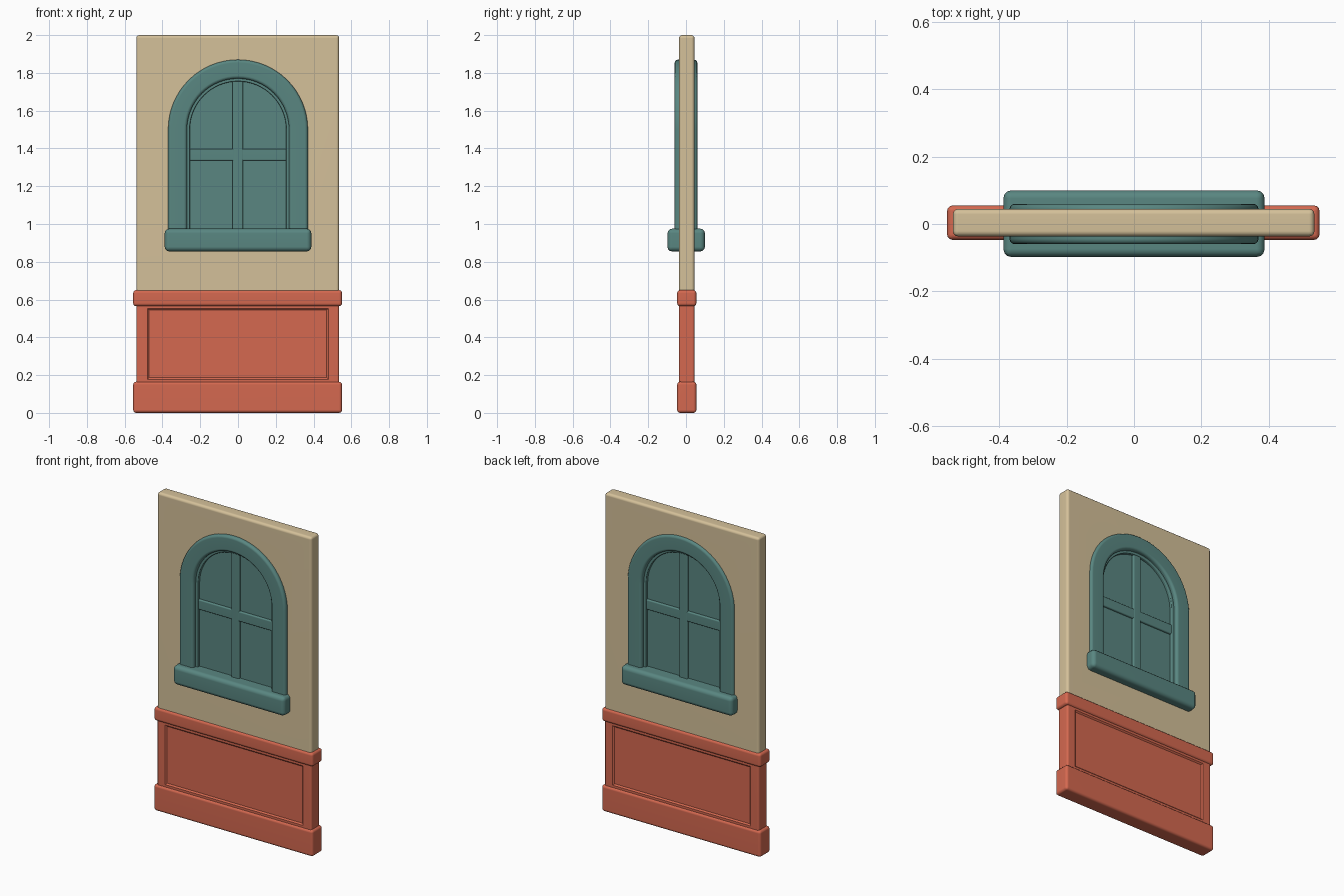
import bpy, bmesh, math

if "Cube" in bpy.data.objects:
    bpy.data.objects.remove(bpy.data.objects["Cube"])


def material(name, rgb):
    m = bpy.data.materials.new(name)
    m.diffuse_color = (*rgb, 1)
    m.use_nodes = True
    m.node_tree.nodes["Principled BSDF"].inputs["Base Color"].default_value = m.diffuse_color
    return m


TAN = material("tan_plaster", (0.66, 0.53, 0.32))
TEAL = material("teal_paint", (0.10, 0.24, 0.22))
RED = material("red_paint", (0.66, 0.14, 0.08))
ARCH_Z = 1.5   # height where the window arch springs


def finish(bm, name, mat):
    bmesh.ops.recalc_face_normals(bm, faces=bm.faces)
    me = bpy.data.meshes.new(name)
    bm.to_mesh(me)
    bm.free()
    ob = bpy.data.objects.new(name, me)
    bpy.context.collection.objects.link(ob)
    me.materials.append(mat)
    return ob


def box_bm(x, y, z, bevel):
    """Rounded box from (min, max) pairs."""
    bm = bmesh.new()
    bmesh.ops.create_cube(bm, size=1)
    for v in bm.verts:
        for i, (lo, hi) in enumerate((x, y, z)):
            v.co[i] = hi if v.co[i] > 0 else lo
    if bevel:
        bmesh.ops.bevel(bm, geom=bm.edges[:], offset=bevel, segments=3,
                        profile=0.5, affect='EDGES')
    return bm


def box(name, x, y, z, bevel, mat):
    return finish(box_bm(x, y, z, bevel), name, mat)


def arch(r, z0, n=32):
    """Outline of an arched opening as (x, z), from bottom right to bottom left."""
    arc = [(r * math.cos(math.pi * i / n), ARCH_Z + r * math.sin(math.pi * i / n))
           for i in range(n + 1)]
    return [(r, z0)] + arc + [(-r, z0)]


def arch_plate(name, r, z0, depth, mat):
    bm = bmesh.new()
    face = bm.faces.new([bm.verts.new((x, -depth, z)) for x, z in arch(r, z0)])
    new = bmesh.ops.extrude_face_region(bm, geom=[face])["geom"]
    bmesh.ops.translate(bm, vec=(0, 2 * depth, 0),
                        verts=[g for g in new if isinstance(g, bmesh.types.BMVert)])
    return finish(bm, name, mat)


def arch_ring(name, r0, r1, z0, depth, bevel, mat):
    """Rounded rectangle section swept along the arch."""
    section = []
    for cr, cy, a0 in ((r1 - bevel, depth - bevel, 0), (r0 + bevel, depth - bevel, 90),
                       (r0 + bevel, bevel - depth, 180), (r1 - bevel, bevel - depth, 270)):
        for k in range(4):
            a = math.radians(a0 + 30 * k)
            section.append((cr + bevel * math.cos(a), cy + bevel * math.sin(a)))
    bm = bmesh.new()
    rails = [[bm.verts.new((x, y, z)) for x, z in arch(r, z0)] for r, y in section]
    for a, b in zip(rails, rails[1:] + rails[:1]):
        for i in range(len(a) - 1):
            bm.faces.new((a[i], a[i + 1], b[i + 1], b[i]))
    bm.faces.new([rail[0] for rail in rails])
    bm.faces.new([rail[-1] for rail in rails])
    return finish(bm, name, mat)


# plaster wall with an arched opening
WX, WY = (-0.538, 0.536), (-0.037, 0.045)
wall = box("wall", WX, WY, (0.6, 2.0), 0.016, TAN)
cutter = arch_plate("opening_cutter", 0.32, 0.92, 0.2, TAN)
cutter.hide_render = True
mod = wall.modifiers.new("opening", 'BOOLEAN')
mod.operation, mod.solver, mod.object = 'DIFFERENCE', 'EXACT', cutter
bpy.context.view_layer.objects.active = wall
bpy.ops.object.modifier_apply(modifier="opening")
bpy.data.objects.remove(cutter)

# lower panel with a shallow recess on both sides
bm = box_bm(WX, WY, (0.12, 0.61), 0.012)
big = [f for f in bm.faces if abs(f.normal.y) > 0.99 and f.calc_area() > 0.2]
bmesh.ops.inset_individual(bm, faces=big, thickness=0.065)
bmesh.ops.inset_individual(bm, faces=big, thickness=0.012, depth=-0.008)
finish(bm, "lower_panel", RED)

# skirting and dado rail
box("skirting", (-0.555, 0.551), (-0.047, 0.055), (0.0, 0.165), 0.016, RED)
box("dado_rail", (-0.555, 0.551), (-0.047, 0.055), (0.565, 0.65), 0.016, RED)

# window: frame, sash, glass, bars and sill
arch_ring("window_frame", 0.27, 0.37, 0.93, 0.06, 0.016, TEAL)
arch_ring("window_sash", 0.255, 0.285, 0.93, 0.034, 0.005, TEAL)
arch_plate("window_pane", 0.28, 0.93, 0.016, TEAL)
box("vertical_bar", (-0.029, 0.027), (-0.03, 0.03), (0.93, 1.775), 0.007, TEAL)
box("horizontal_bar", (-0.27, 0.27), (-0.029, 0.029), (1.335, 1.398), 0.007, TEAL)
box("window_sill", (-0.388, 0.388), (-0.098, 0.1), (0.855, 0.975), 0.024, TEAL)

# smooth shading with crisp flat faces
for ob in bpy.context.collection.objects:
    ob.select_set(True)
    bpy.context.view_layer.objects.active = ob
bpy.ops.object.shade_smooth_by_angle(angle=math.radians(40))
for ob in bpy.context.collection.objects:
    ob.modifiers.new("weighted_normals", 'WEIGHTED_NORMAL').keep_sharp = True
